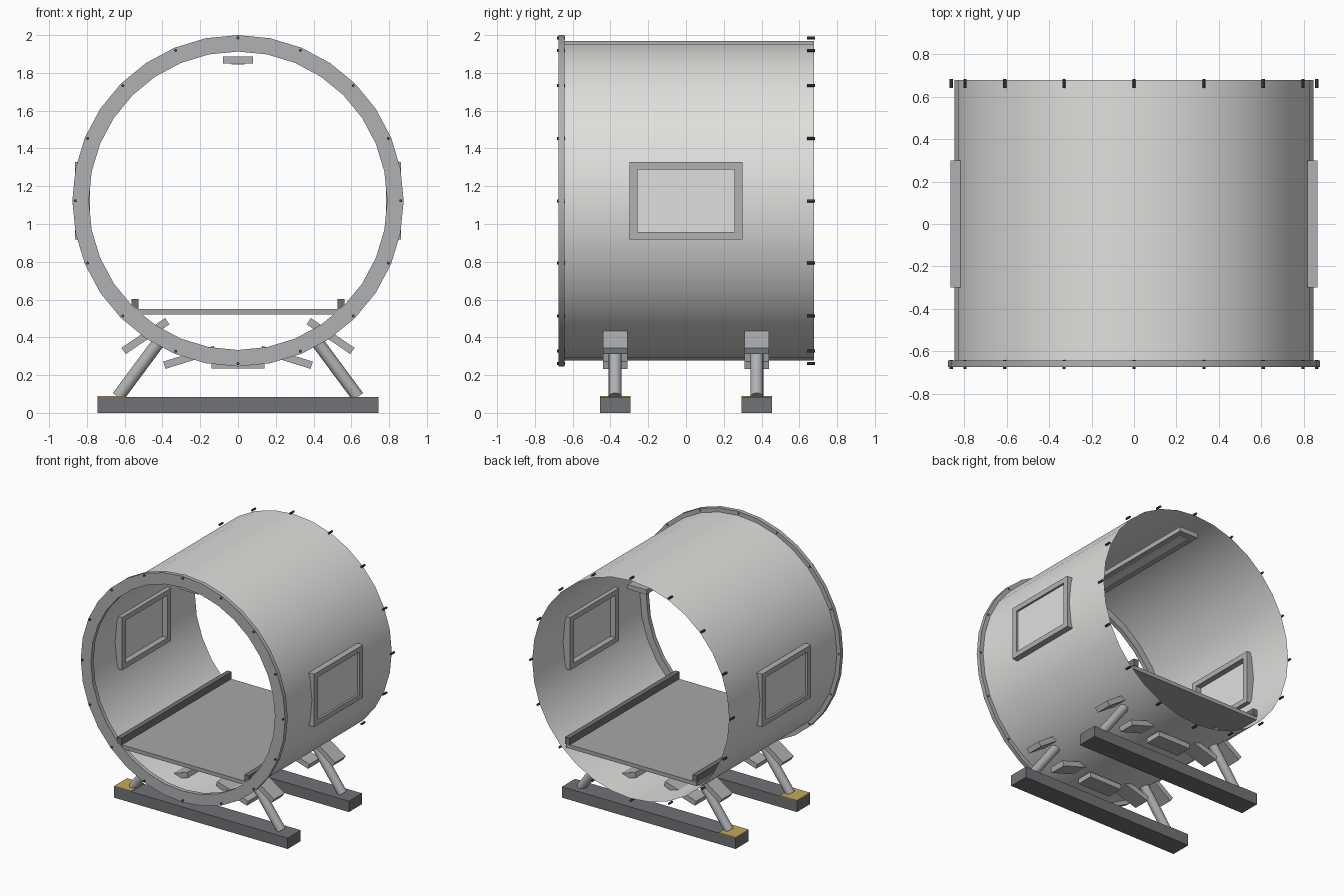
import bpy, bmesh, math
from mathutils import Matrix, Vector

if "Cube" in bpy.data.objects:
    bpy.data.objects.remove(bpy.data.objects["Cube"])

ZC = 1.123          # height of the tube axis
SEG = 32


def material(name, r, g, b):
    m = bpy.data.materials.new(name)
    m.diffuse_color = (r, g, b, 1)
    m.use_nodes = True
    m.node_tree.nodes["Principled BSDF"].inputs["Base Color"].default_value = m.diffuse_color
    return m


SHELL = material("light_grey", 0.74, 0.74, 0.72)
METAL = material("mid_grey", 0.43, 0.44, 0.455)
FLOOR = material("floor_grey", 0.38, 0.39, 0.40)
BEAM = material("dark_grey", 0.16, 0.17, 0.18)
BOLT = material("charcoal", 0.07, 0.075, 0.08)
YELLOW = material("dull_yellow", 0.55, 0.40, 0.10)


def finish(name, bm, mat, smooth=False):
    me = bpy.data.meshes.new(name)
    bm.to_mesh(me)
    bm.free()
    me.materials.append(mat)
    ob = bpy.data.objects.new(name, me)
    bpy.context.collection.objects.link(ob)
    if smooth:
        bpy.ops.object.select_all(action='DESELECT')
        bpy.context.view_layer.objects.active = ob
        ob.select_set(True)
        bpy.ops.object.shade_smooth_by_angle(angle=math.radians(35))
    return ob


def box(name, mat, centre, size, tilt=0.0):
    bm = bmesh.new()
    mtx = (Matrix.Translation(centre) @ Matrix.Rotation(tilt, 4, 'Y')
           @ Matrix.Diagonal((*size, 1)))
    bmesh.ops.create_cube(bm, size=1, matrix=mtx)
    return finish(name, bm, mat)


def add_rod(bm, a, b, radius, sides):
    a, b = Vector(a), Vector(b)
    d = b - a
    mtx = Matrix.Translation((a + b) / 2) @ d.to_track_quat('Z', 'Y').to_matrix().to_4x4()
    bmesh.ops.create_cone(bm, cap_ends=True, segments=sides, radius1=radius,
                          radius2=radius, depth=d.length, matrix=mtx)


def lathe(name, mat, profile, closed):
    """Spin (radius, y) points around the tube axis."""
    bm = bmesh.new()
    loops = []
    for r, y in profile:
        loops.append([bm.verts.new((r * math.sin(2 * math.pi * i / SEG), y,
                                    ZC + r * math.cos(2 * math.pi * i / SEG)))
                      for i in range(SEG)])
    pairs = list(zip(loops, loops[1:]))
    if closed:
        pairs.append((loops[-1], loops[0]))
    for p, q in pairs:
        for i in range(SEG):
            j = (i + 1) % SEG
            bm.faces.new((p[i], q[i], q[j], p[j]))
    if closed:
        bmesh.ops.recalc_face_normals(bm, faces=bm.faces)
    else:
        bm.normal_update()
        f = next(iter(bm.faces))
        if f.normal.dot(f.calc_center_median() - Vector((0, 0, ZC))) < 0:
            bmesh.ops.reverse_faces(bm, faces=bm.faces)
    return finish(name, bm, mat, True)


# Tube shell and front flange ring
lathe("tube_shell", SHELL, [(0.845, -0.645), (0.845, 0.678)], False)
lathe("front_ring", METAL, [(0.877, -0.675), (0.877, -0.643),
                            (0.79, -0.643), (0.79, -0.675)], True)

# Bolts around both ends
for end, y0, y1 in (("front", -0.684, -0.640), ("rear", 0.640, 0.684)):
    bm = bmesh.new()
    for i in range(16):
        a = i * math.pi / 8
        x, z = 0.862 * math.sin(a), ZC + 0.862 * math.cos(a)
        add_rod(bm, (x, y0, z), (x, y1, z), 0.008, 8)
    finish(end + "_bolts", bm, BOLT, True)

# Windows: rectangular frame with a pane on each side
for side, s in (("right", 1), ("left", -1)):
    bm = bmesh.new()
    for c, size in (((0, 0, 0.185), (0.08, 0.60, 0.04)),
                    ((0, 0, -0.185), (0.08, 0.60, 0.04)),
                    ((0, 0.278, 0), (0.08, 0.044, 0.33)),
                    ((0, -0.278, 0), (0.08, 0.044, 0.33))):
        pos = Vector(c) + Vector((s * 0.824, 0, ZC))
        bmesh.ops.create_cube(bm, size=1, matrix=Matrix.Translation(pos)
                              @ Matrix.Diagonal((*size, 1)))
    finish(side + "_window_frame", bm, METAL)
    box(side + "_window_pane", SHELL, (s * 0.838, 0, ZC), (0.02, 0.512, 0.33))

# Floor deck with a kerb rail along each edge
box("floor_deck", FLOOR, (0, 0, 0.535), (1.12, 1.34, 0.03))
for side, s in (("right", 1), ("left", -1)):
    box(side + "_floor_kerb", BEAM, (s * 0.546, 0, 0.576), (0.038, 1.35, 0.054))

# Ceiling lamp housing and its light strip
box("lamp_housing", METAL, (0, 0, 1.869), (0.16, 1.2, 0.036))
box("lamp_strip", SHELL, (0, 0, 1.849), (0.07, 1.1, 0.009))

# Cradles: ground beam, marker plate, struts and support pads
for end, y in (("front", -0.375), ("rear", 0.375)):
    box(end + "_ground_beam", BEAM, (0, y, 0.0425), (1.49, 0.16, 0.085))
    box(end + "_marker_plate", YELLOW, (-0.672, y, 0.087), (0.146, 0.16, 0.006))
    for side, s in (("right", 1), ("left", -1)):
        bm = bmesh.new()
        add_rod(bm, (s * 0.635, y, 0.085), (s * 0.40, y, 0.402), 0.034, 16)
        finish(f"{end}_{side}_strut", bm, METAL, True)
    for i in range(-2, 3):
        a = 0.3 * i
        box(f"{end}_support_pad_{i + 3}", METAL,
            (0.868 * math.sin(a), y, ZC - 0.868 * math.cos(a)),
            (0.28, 0.13, 0.04), a)
